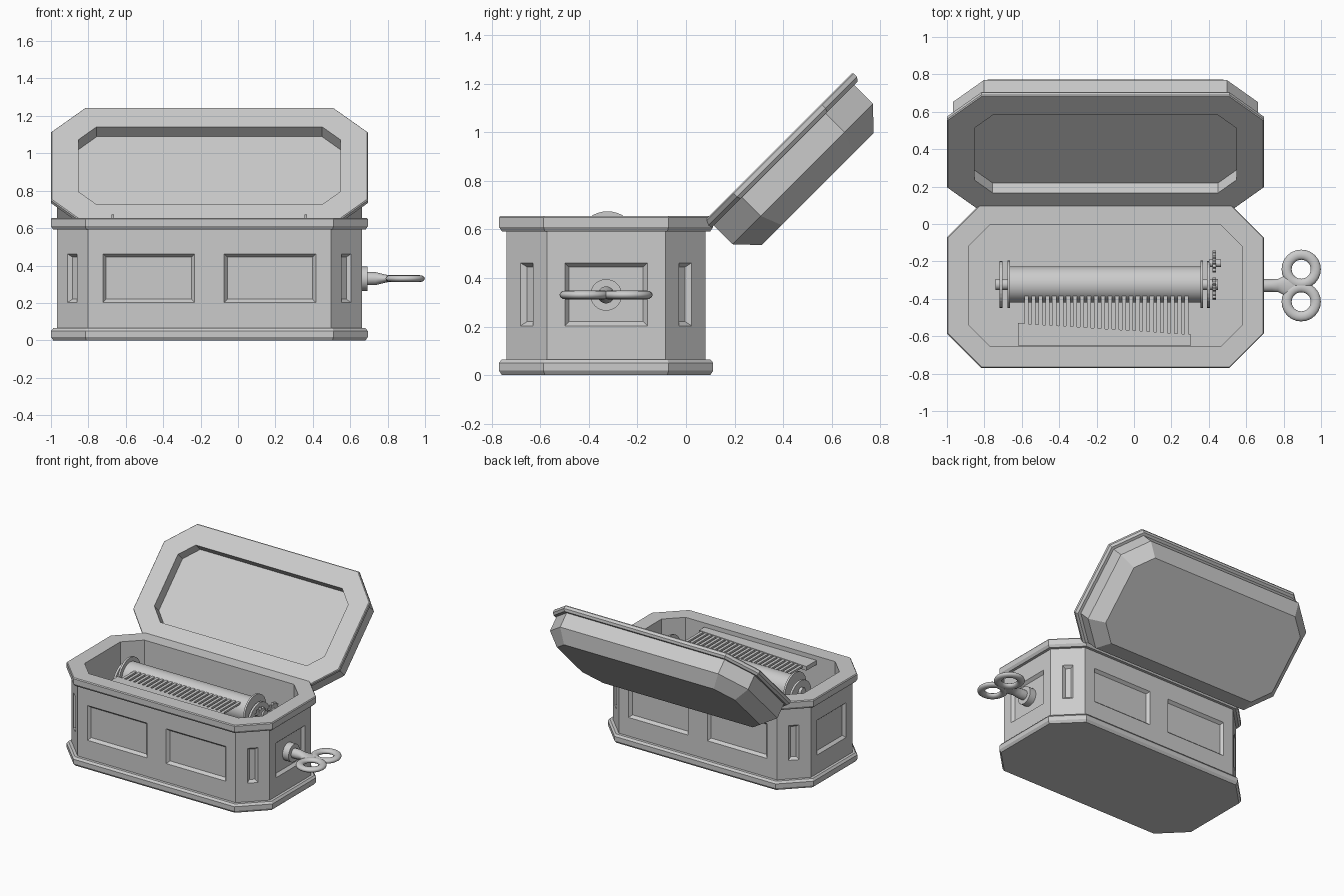
import bpy, bmesh
from math import sin, cos, pi, radians
from mathutils import Vector

if "Cube" in bpy.data.objects:
    bpy.data.objects.remove(bpy.data.objects["Cube"])

CX, CY = -0.153, -0.329            # centre of the case
HX, HY, CH = 0.815, 0.409, 0.165   # half sizes and corner cut of the case wall
AXLE_Z = 0.547


def mesh(name, parts, smooth=False):
    """Each part is a list of point rings, joined into a capped skin."""
    bm = bmesh.new()
    for rings in parts:
        vs = [[bm.verts.new(p) for p in r] for r in rings]
        n = len(vs[0])
        for a, b in zip(vs, vs[1:]):
            for i in range(n):
                j = (i + 1) % n
                bm.faces.new((a[i], a[j], b[j], b[i]))
        bm.faces.new(vs[0][::-1])
        bm.faces.new(vs[-1])
    bmesh.ops.recalc_face_normals(bm, faces=bm.faces)
    me = bpy.data.meshes.new(name)
    bm.to_mesh(me)
    bm.free()
    ob = bpy.data.objects.new(name, me)
    bpy.context.collection.objects.link(ob)
    bpy.ops.object.select_all(action='DESELECT')
    ob.select_set(True)
    bpy.context.view_layer.objects.active = ob
    if smooth:
        bpy.ops.object.shade_smooth_by_angle(angle=radians(35))
    return ob


def octagon(o, z):
    """Cut-corner rectangle, offset outward by o."""
    x, y, c = HX + o, HY + o, CH + o * 0.586
    return [(x, y - c, z), (x - c, y, z), (c - x, y, z), (-x, y - c, z),
            (-x, c - y, z), (c - x, -y, z), (x - c, -y, z), (x, c - y, z)]


def lathe(profile, y, z, seg=32):
    """Rings around an x axis; profile entries are (x, ry, rz)."""
    return [[(x, y + ry * cos(2 * pi * i / seg), z + rz * sin(2 * pi * i / seg))
             for i in range(seg)] for x, ry, rz in profile]


def rod(x0, x1, r, y, z, seg=32):
    return lathe([(x0, r, r), (x1, r, r)], y, z, seg)


def prism_x(x0, x1, pts):
    return [[(x, y, z) for y, z in pts] for x in (x0, x1)]


def prism_z(z0, z1, pts):
    return [[(x, y, z) for x, y in pts] for z in (z0, z1)]


# case: plinth, wall, rim, cavity and floor in one profile
case_profile = [(.02, 0), (.032, .018), (.032, .05), (.02, .065), (0, .065),
                (0, .592), (.02, .592), (.032, .61), (.032, .648), (.027, .655),
                (-.083, .655), (-.083, .07)]
case = mesh("case", [[octagon(o, z) for o, z in case_profile]])
case.location = (CX, CY, 0)


# sunk panels on all eight walls
def panel(x, y, angle, half, z0=.203, z1=.462):
    n = Vector((cos(angle), sin(angle), 0))
    u = Vector((-n.y, n.x, 0))
    rings = []
    for depth, inset in ((.02, 0), (0, 0), (-.02, .017)):
        w = half - inset
        rings.append([Vector((x, y, 0)) + n * depth + u * a + Vector((0, 0, z))
                      for a, z in ((-w, z0 + inset), (w, z0 + inset),
                                   (w, z1 - inset), (-w, z1 - inset))])
    return rings


panels = []
for s in (-1, 1):
    panels.append(panel(s * HX, 0, 0 if s > 0 else pi, .17))
    for t in (-1, 1):
        panels.append(panel(t * .324, s * HY, s * pi / 2, .245))
        m = CH / 2
        ang = Vector((1, 0)).angle_signed(Vector((s, t))) * -1
        panels.append(panel(s * (HX - m), t * (HY - m), ang, .036))
cutter = mesh("panel_cutter", panels)
cutter.location = (CX, CY, 0)
cutter.hide_render = True
mod = case.modifiers.new("panels", 'BOOLEAN')
mod.operation, mod.solver, mod.object = 'DIFFERENCE', 'EXACT', cutter
bpy.context.view_layer.objects.active = case
bpy.ops.object.modifier_apply(modifier=mod.name)
bpy.data.objects.remove(cutter)

# open lid, hollow underneath
lid_profile = [(-.115, .075), (-.115, 0), (.027, 0), (.032, .006), (.032, .026),
               (.02, .042), (0, .042), (0, .15), (-.083, .238)]
lid = mesh("lid", [[octagon(o, z) for o, z in lid_profile]])
lid.location = (CX, .374, .934)
lid.rotation_euler = (radians(-135), 0, 0)

# pin cylinder with end flanges and axle
AY = -.323
mesh("music_cylinder", [rod(-.665, .357, .096, AY, AXLE_Z, 40)], True)
mesh("cylinder_flanges", [rod(x - .007, x + .007, .127, AY, AXLE_Z, 40)
                          for x in (-.669, .363)], True)
mesh("axle", [rod(-.74, .45, .03, AY, AXLE_Z, 20)], True)

# round-topped bearing plates standing on the floor
arch = [(AY + .125, .07)] + [(AY + .125 * cos(pi * i / 16), .5 + .125 * sin(pi * i / 16))
                             for i in range(17)] + [(AY - .125, .07)]
mesh("bearing_plates", [prism_x(x - .008, x + .008, arch) for x in (-.71, .397)])


# small drive gears
def gear(x0, x1, r, y, z, teeth=12):
    pts = []
    for i in range(teeth * 4):
        rr = r if i % 4 < 2 else r * .8
        a = 2 * pi * i / (teeth * 4)
        pts.append((y + rr * cos(a), z + rr * sin(a)))
    return prism_x(x0, x1, pts)


mesh("drive_gears", [gear(.42, .438, .06, -.345, AXLE_Z), gear(.42, .438, .058, -.2, .53)])
mesh("gear_pin", [rod(.40, .465, .02, -.21, .53, 16)], True)


# comb: slanted plate and graded teeth
def plate_edge(x):
    return -.53 - .06 * (x + .62) / .925


mesh("comb_plate", [prism_z(.595, .626, [(-.62, -.65), (.305, -.65),
                                         (.305, plate_edge(.305)), (-.62, plate_edge(-.62))])])
teeth = []
for i in range(24):
    x = -.575 + .0372 * i
    y = plate_edge(x) - .01
    teeth.append(prism_z(.608, .622, [(x - .011, y), (x + .011, y),
                                      (x + .011, -.385), (x - .011, -.385)]))
mesh("comb_teeth", teeth)

# winding key: collar, stem flattening into a two-ring bow
KZ = .33
mesh("key_collar", [rod(.63, .692, .065, CY, KZ)], True)
mesh("key_stem", [lathe([(.68, .035, .035), (.735, .035, .035), (.77, .035, .026),
                         (.80, .05, .019), (.825, .062, .017), (.86, .035, .015)],
                        CY, KZ, 24)], True)
for side, s in (("left", -1), ("right", 1)):
    bpy.ops.mesh.primitive_torus_add(major_radius=.078, minor_radius=.027,
                                     major_segments=24, minor_segments=12,
                                     location=(.894, CY + s * .087, KZ))
    bow = bpy.context.object
    bow.name = "key_bow_" + side
    bow.scale.z = .68
    bpy.ops.object.shade_smooth_by_angle(angle=radians(40))
